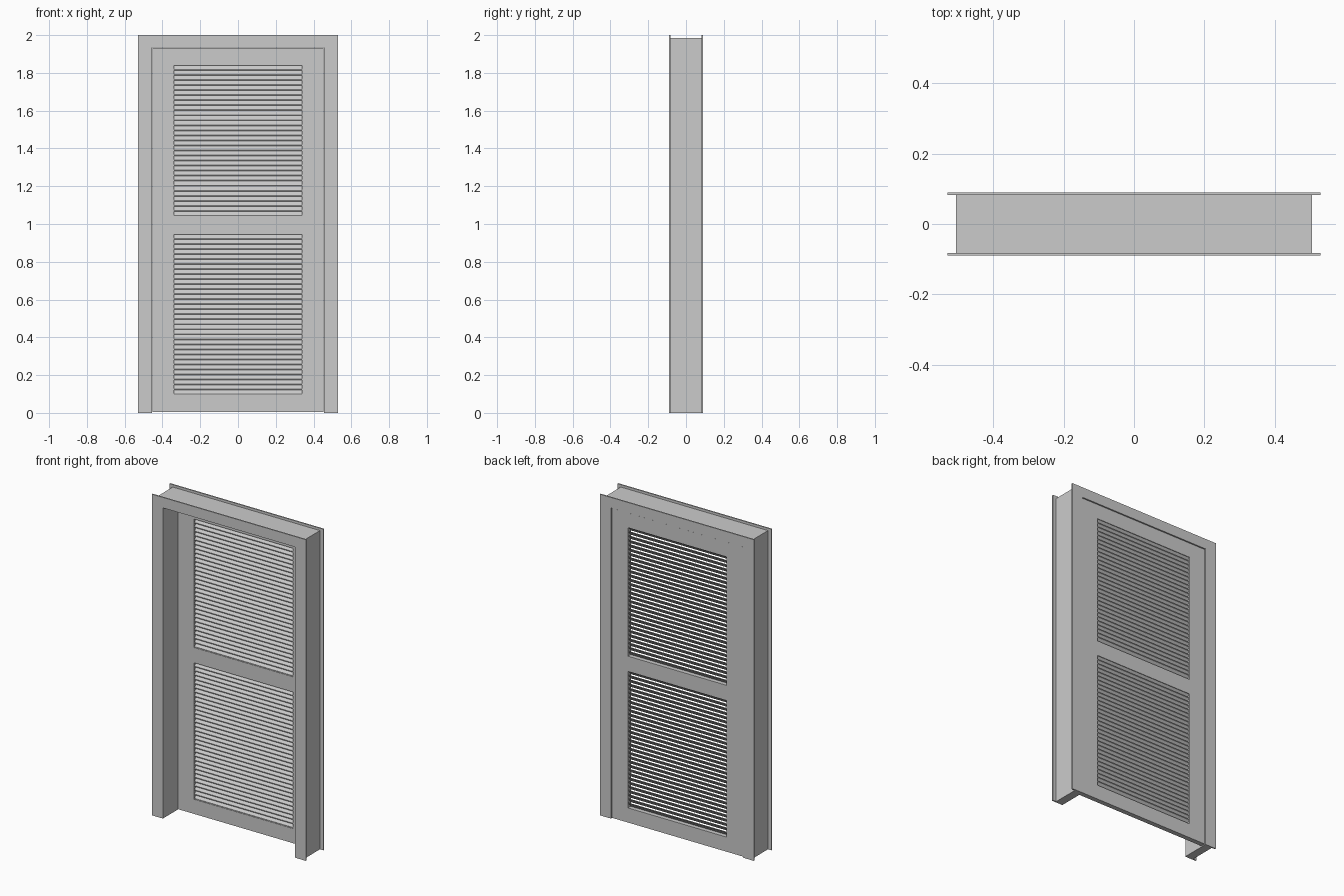
import bpy
import bmesh

cube = bpy.data.objects.get("Cube")
if cube:
    bpy.data.objects.remove(cube)

paint = bpy.data.materials.new("grey_paint")
paint.use_nodes = True
GREY = (0.6, 0.6, 0.6, 1)
paint.diffuse_color = GREY
paint.node_tree.nodes["Principled BSDF"].inputs["Base Color"].default_value = GREY


def finish(name, bm):
    bmesh.ops.recalc_face_normals(bm, faces=bm.faces)
    mesh = bpy.data.meshes.new(name)
    bm.to_mesh(mesh)
    bm.free()
    mesh.materials.append(paint)
    obj = bpy.data.objects.new(name, mesh)
    bpy.context.collection.objects.link(obj)
    return obj


def prism(name, profile, axis):
    """Extrude a closed outline along a vector."""
    bm = bmesh.new()
    face = bm.faces.new([bm.verts.new(p) for p in profile])
    ext = bmesh.ops.extrude_face_region(bm, geom=[face])
    moved = [v for v in ext["geom"] if isinstance(v, bmesh.types.BMVert)]
    bmesh.ops.translate(bm, verts=moved, vec=axis)
    return finish(name, bm)


def box(name, x0, x1, y0, y1, z0, z1):
    outline = [(x0, y0, z0), (x1, y0, z0), (x1, y0, z1), (x0, y0, z1)]
    return prism(name, outline, (0, y1 - y0, 0))


def arch(name, inner, outer, head, top, y0, y1):
    """Door surround: two legs and a head in one piece."""
    outline = [(-outer, 0), (-outer, top), (outer, top), (outer, 0),
               (inner, 0), (inner, head), (-inner, head), (-inner, 0)]
    return prism(name, [(x, y0, z) for x, z in outline], (0, y1 - y0, 0))


# Frame: jamb lining with a flat casing on each side
OPEN, HEAD, DEPTH, CASING = 0.455, 1.935, 0.09, 0.008
arch("jamb", OPEN, 0.507, HEAD, 1.985, CASING - DEPTH, DEPTH - CASING)
arch("front_casing", OPEN, 0.53, HEAD, 2.0, -DEPTH, CASING - DEPTH)
arch("back_casing", OPEN, 0.53, HEAD, 2.0, DEPTH - CASING, DEPTH)

# Door leaf: stiles and rails set near the back of the frame
FRONT, BACK, PANEL, EDGE = 0.055, 0.085, 0.34, 0.452
for side, a, b in (("right", -EDGE, -PANEL), ("left", PANEL, EDGE)):
    box(side + "_stile", a, b, FRONT, BACK, 0.004, 1.932)
for rail, z0, z1 in (("bottom", 0.004, 0.095), ("middle", 0.945, 1.04),
                     ("top", 1.84, 1.932)):
    box(rail + "_rail", -PANEL, PANEL, FRONT, BACK, z0, z1)

# Louvres: sloping slats, low at the front and high at the back
for part, z0, z1, count in (("lower", 0.095, 0.945, 32), ("upper", 1.04, 1.84, 30)):
    pitch = (z1 - z0) / count
    low, high, thick = FRONT + 0.003, BACK - 0.004, 0.005
    section = [(low, z0), (low, z0 + thick),
               (high, z0 + thick + pitch), (high, z0 + pitch)]
    slats = prism(part + "_slats", [(-PANEL, y, z) for y, z in section],
                  (2 * PANEL, 0, 0))
    array = slats.modifiers.new("repeat", 'ARRAY')
    array.count = count
    array.use_relative_offset = False
    array.use_constant_offset = True
    array.constant_offset_displace = (0, 0, pitch)
